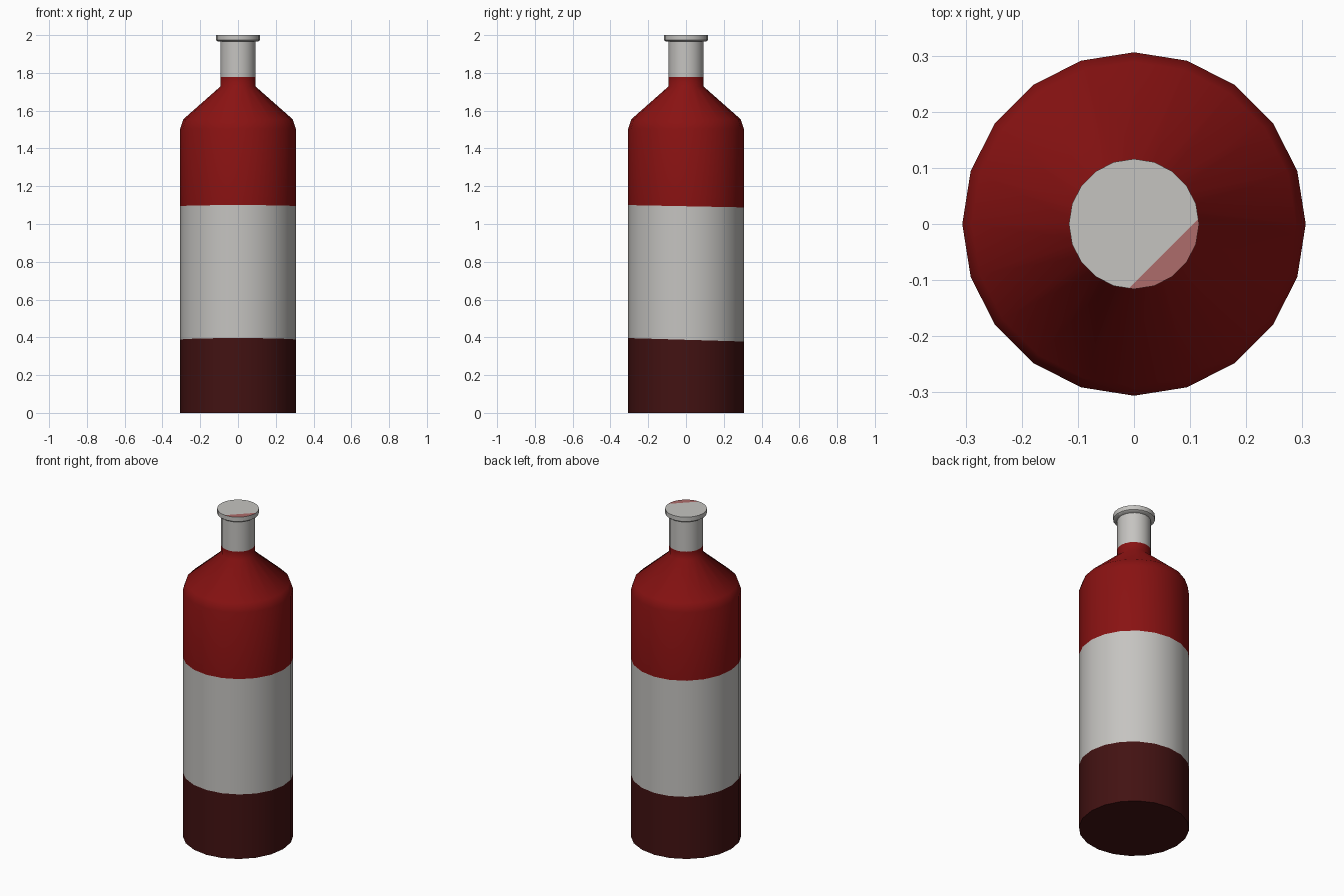
import bpy, bmesh, math
from mathutils import Vector

if "Cube" in bpy.data.objects:
    bpy.data.objects.remove(bpy.data.objects["Cube"])

SIDES = 20


def material(name, rgb):
    m = bpy.data.materials.new(name)
    m.diffuse_color = (*rgb, 1)
    m.use_nodes = True
    m.node_tree.nodes["Principled BSDF"].inputs["Base Color"].default_value = m.diffuse_color
    return m


DARK, WHITE, RED, PINK = range(4)
mats = [material("dark_red", (0.055, 0.006, 0.006)),
        material("off_white", (0.56, 0.55, 0.53)),
        material("red", (0.25, 0.006, 0.006)),
        material("faded_pink", (0.42, 0.15, 0.145))]


def lathe(name, profile, cuts, colour_rule):
    """Closed solid of revolution, cut by planes, coloured by a rule on face centres."""
    bm = bmesh.new()
    rings = []
    for r, z in profile:
        rings.append([bm.verts.new((r * math.cos(a), r * math.sin(a), z))
                      for a in (2 * math.pi * i / SIDES for i in range(SIDES))])
    for lo, hi in zip(rings, rings[1:]):
        for i in range(SIDES):
            j = (i + 1) % SIDES
            bm.faces.new((lo[i], lo[j], hi[j], hi[i]))
    bm.faces.new(rings[0][::-1])
    bm.faces.new(rings[-1])
    for co, no in cuts:
        bmesh.ops.bisect_plane(bm, geom=bm.verts[:] + bm.edges[:] + bm.faces[:],
                               plane_co=co, plane_no=no)
    bm.normal_update()
    for f in bm.faces:
        f.material_index = colour_rule(f.calc_center_median(), f.normal)
    me = bpy.data.meshes.new(name)
    bm.to_mesh(me)
    bm.free()
    for m in mats:
        me.materials.append(m)
    ob = bpy.data.objects.new(name, me)
    bpy.context.collection.objects.link(ob)
    bpy.ops.object.select_all(action='DESELECT')
    ob.select_set(True)
    bpy.context.view_layer.objects.active = ob
    bpy.ops.object.shade_smooth_by_angle(angle=math.radians(50))
    return ob


# Bottle body: base, label and glass bands, slightly tilted label edges
label_low = (Vector((0, 0, 0.387)), Vector((0, 0.03, 1)))
label_high = (Vector((0, 0, 1.094)), Vector((0, 0.02, 1)))
neck_line = (Vector((0, 0, 1.778)), Vector((0, 0, 1)))


def above(p, plane):
    return (p - plane[0]).dot(plane[1]) > 0


def bottle_colour(p, n):
    if above(p, neck_line):
        return WHITE
    if above(p, label_high):
        return RED
    return WHITE if above(p, label_low) else DARK


lathe("bottle", [(0.306, 0), (0.306, 1.505), (0.289, 1.555), (0.093, 1.728), (0.093, 1.968)],
      [label_low, label_high, neck_line], bottle_colour)

# Cap with a faded patch on one edge of its top
patch = (Vector((0.053, -0.053, 0)), Vector((1, -1, 0)))


def cap_colour(p, n):
    return PINK if n.z > 0.9 and above(p, patch) else WHITE


lathe("cap", [(0.105, 1.965), (0.116, 1.973), (0.116, 2.0)], [patch], cap_colour)
